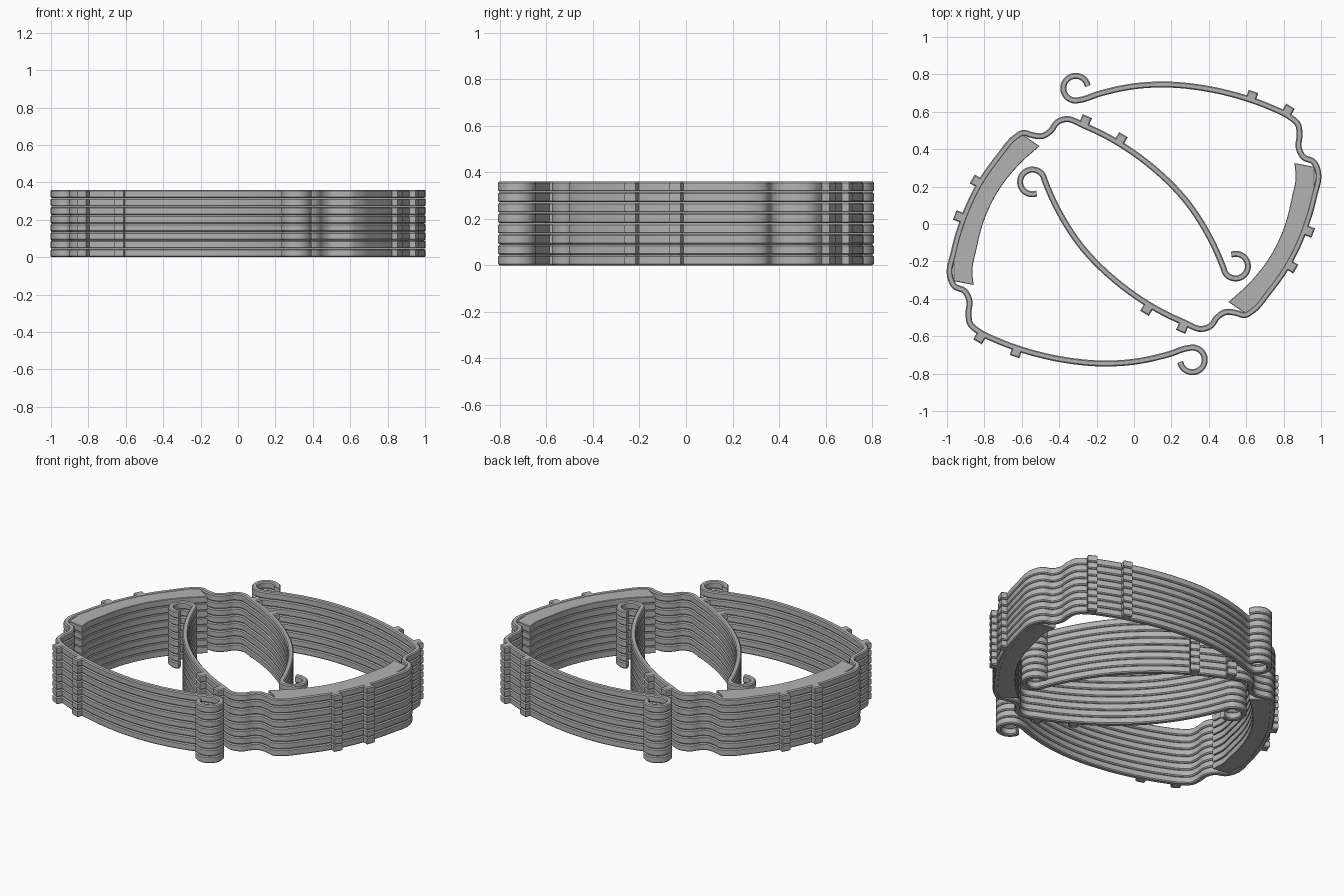
import bpy, bmesh, math
from mathutils import Vector

if "Cube" in bpy.data.objects:
    bpy.data.objects.remove(bpy.data.objects["Cube"], do_unlink=True)

LAYERS, PITCH, HEIGHT = 8, 0.0452, 0.0436
HALF_W, CHAMFER = 0.016, 0.006

grey = bpy.data.materials.new("plain grey")
grey.use_nodes = True
grey.diffuse_color = (0.45, 0.45, 0.45, 1)
grey.node_tree.nodes["Principled BSDF"].inputs["Base Color"].default_value = grey.diffuse_color


def hook(cx, cy, r, a0, a1, n=12):
    angles = [math.radians(a0 + (a1 - a0) * i / n) for i in range(n + 1)]
    return [Vector((cx + r * math.cos(a), cy + r * math.sin(a))) for a in angles]


def smooth_path(pts, steps=5):
    """Smooth curve through the points, spaced by chord length."""
    last = len(pts) - 1
    tans = []
    for i, p in enumerate(pts):
        if i in (0, last):
            j = max(i, 1)
            tans.append((pts[j] - pts[j - 1]).normalized())
        else:
            a, b = p - pts[i - 1], pts[i + 1] - p
            la, lb = a.length, b.length
            tans.append((a / la * lb + b / lb * la).normalized())
    out = []
    for i in range(last):
        p, q = pts[i], pts[i + 1]
        d = (q - p).length
        for k in range(steps):
            t = k / steps
            h = t * t * (3 - 2 * t)
            out.append(p * (1 - h) + q * h + tans[i] * d * t * (1 - t) ** 2
                       - tans[i + 1] * d * t * t * (1 - t))
    return out + [pts[-1]]


def finish(name, bm):
    """Stack the part through all layers and add its half-turn twin."""
    bmesh.ops.recalc_face_normals(bm, faces=bm.faces)
    mesh = bpy.data.meshes.new(name)
    bm.to_mesh(mesh)
    bm.free()
    mesh.materials.append(grey)
    for side, turn in (("right", 0), ("left", math.pi)):
        ob = bpy.data.objects.new(name + "_" + side, mesh)
        bpy.context.collection.objects.link(ob)
        ob.rotation_euler.z = turn
        stack = ob.modifiers.new("layers", "ARRAY")
        stack.count = LAYERS
        stack.use_relative_offset = False
        stack.use_constant_offset = True
        stack.constant_offset_displace = (0, 0, PITCH)
        if turn == 0:
            bpy.ops.object.select_all(action="DESELECT")
            ob.select_set(True)
            bpy.context.view_layer.objects.active = ob
            bpy.ops.object.shade_smooth_by_angle(angle=math.radians(30))


def prism(bm, outline, z0, z1, bevel):
    """Extrude an outline and chamfer its top and bottom rims."""
    face = bm.faces.new([bm.verts.new((p[0], p[1], z0)) for p in outline])
    top = bmesh.ops.extrude_face_region(bm, geom=[face])["geom"]
    verts = [g for g in top if isinstance(g, bmesh.types.BMVert)]
    bmesh.ops.translate(bm, verts=verts, vec=(0, 0, z1 - z0))
    new = set(verts) | set(face.verts)
    rims = [e for e in bm.edges if e.verts[0] in new and e.verts[1] in new
            and abs(e.verts[0].co.z - e.verts[1].co.z) < 1e-6]
    bmesh.ops.bevel(bm, geom=rims, offset=bevel, segments=1, affect="EDGES")


# Strap centreline: hook, back arc, side arc, inner arc, hook
back_arc = [(-.184, .697), (-.024, .733), (.163, .746), (.35, .73), (.564, .683),
            (.725, .626), (.832, .573)]
upper_bend = [(.875, .535), (.885, .476), (.88, .412), (.906, .358), (.96, .332)]
side_arc = [(.983, .283), (.962, .144), (.908, -.037), (.828, -.209), (.716, -.369),
            (.632, -.465)]
lower_bend = [(.591, -.487), (.548, -.476), (.489, -.471), (.447, -.497), (.409, -.545)]
inner_arc = [(.366, -.561), (.27, -.527), (.083, -.433), (-.104, -.299), (-.275, -.128),
             (-.398, .059)]
middle = [Vector(p) for p in back_arc + upper_bend + side_arc + lower_bend + inner_arc]
path = smooth_path(hook(-.312, .726, .066, 10, 285) + middle + hook(-.543, .225, .066, 8, 290))

# Strap: chamfered section swept along the centreline
w, c, h = HALF_W, CHAMFER, HEIGHT
section = [(w, c), (w, h - c), (w - c, h), (c - w, h), (-w, h - c), (-w, c), (c - w, 0), (w - c, 0)]
bm = bmesh.new()
rings = []
for i, p in enumerate(path):
    t = (path[min(i + 1, len(path) - 1)] - path[max(i - 1, 0)]).normalized()
    n = Vector((t.y, -t.x))
    rings.append([bm.verts.new((p.x + n.x * u, p.y + n.y * u, z)) for u, z in section])
for a, b in zip(rings, rings[1:]):
    for k in range(len(section)):
        j = (k + 1) % len(section)
        bm.faces.new((a[k], a[j], b[j], b[k]))
bm.faces.new(rings[0])
bm.faces.new(rings[-1])
finish("strap", bm)

# Pad: crescent filling the inside of the side arc
pad_inner = [(.505, -.417), (.612, -.32), (.719, -.187), (.799, -.027), (.848, .16),
             (.864, .24), (.858, .326)]
outer = smooth_path([Vector((.965, .305))] + [Vector(p) for p in side_arc[1:]] + [Vector((.595, -.478))])
bm = bmesh.new()
prism(bm, outer + smooth_path([Vector(p) for p in pad_inner]), .001, HEIGHT - .002, .003)
finish("side_pad", bm)

# Bumps: small lugs standing on the outside of the strap
bm = bmesh.new()
for spot in [(.622, .66), (.81, .585), (.91, -.03), (.82, -.215), (.083, -.433), (.27, -.529)]:
    i = min(range(len(path)), key=lambda k: (path[k] - Vector(spot)).length)
    t = (path[i + 1] - path[i - 1]).normalized()
    n = Vector((t.y, -t.x))
    if n.dot(path[i]) < 0:
        n = -n
    p = Vector(spot)
    corners = [p + t * a + n * b for a, b in ((-.027, 0), (.027, 0), (.027, .052), (-.027, .052))]
    prism(bm, corners, 0, HEIGHT, CHAMFER)
finish("bumps", bm)
